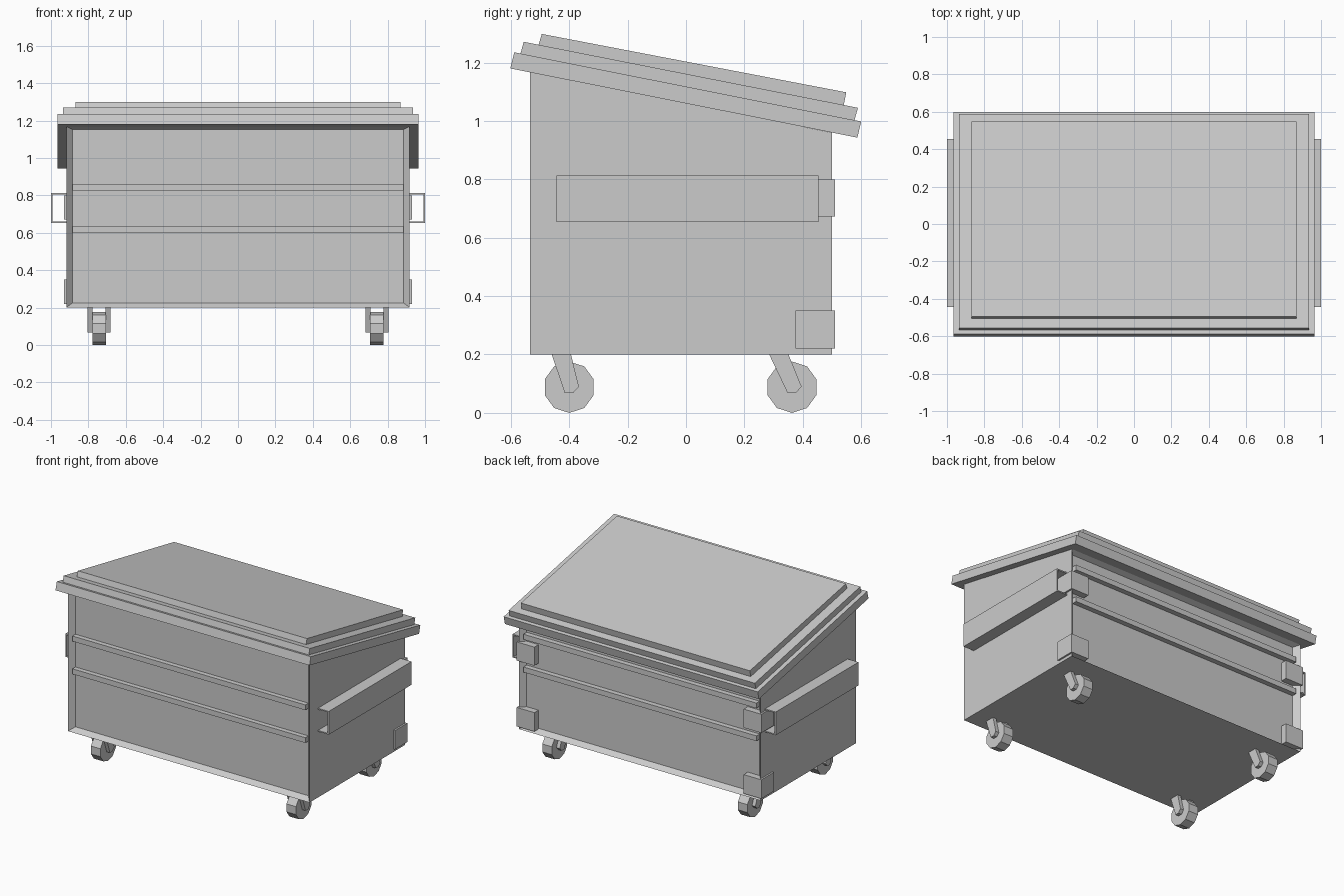
import bpy, bmesh, math
from mathutils import Vector

if "Cube" in bpy.data.objects:
    bpy.data.objects.remove(bpy.data.objects["Cube"])


def finish(name, bm, mirror=False):
    bmesh.ops.recalc_face_normals(bm, faces=bm.faces)
    me = bpy.data.meshes.new(name)
    bm.to_mesh(me)
    bm.free()
    ob = bpy.data.objects.new(name, me)
    bpy.context.collection.objects.link(ob)
    if mirror:
        ob.modifiers.new("mirror_x", "MIRROR").use_axis[0] = True
    return ob


def prism_bm(pts, a, b, axis="X"):
    """Extrude a profile from a to b; (y, z) points along X, (x, z) points along Y."""
    bm = bmesh.new()
    place = (lambda p, t: (t, p[0], p[1])) if axis == "X" else (lambda p, t: (p[0], t, p[1]))
    face = bm.faces.new([bm.verts.new(place(p, a)) for p in pts])
    ext = bmesh.ops.extrude_face_region(bm, geom=[face])
    verts = [v for v in ext["geom"] if isinstance(v, bmesh.types.BMVert)]
    step = (b - a, 0, 0) if axis == "X" else (0, b - a, 0)
    bmesh.ops.translate(bm, verts=verts, vec=step)
    bmesh.ops.recalc_face_normals(bm, faces=bm.faces)
    return bm


def prism(name, pts, a, b, axis="X", mirror=False):
    return finish(name, prism_bm(pts, a, b, axis), mirror)


def rect(u0, u1, v0, v1):
    return [(u0, v0), (u1, v0), (u1, v1), (u0, v1)]


# Sloped-top body with recessed front and back panels
FRONT, BACK, DEPTH = -0.535, 0.50, 0.035
bm = prism_bm([(FRONT, 0.2), (BACK, 0.2), (BACK, 0.96), (FRONT, 1.168)], -0.918, 0.918)
for face in [f for f in bm.faces if abs(f.normal.y) > 0.9]:
    sign = 1 if face.normal.y > 0 else -1
    top = max(v.co.z for v in face.verts)
    bmesh.ops.inset_individual(bm, faces=[face], thickness=0.02)
    for v in face.verts:
        v.co = Vector((math.copysign(0.885, v.co.x),
                       v.co.y - sign * DEPTH,
                       0.225 if v.co.z < 0.5 else top - 0.015))
finish("body", bm)

# Horizontal ribs across both panels
for side, y0 in (("front", FRONT), ("back", BACK - DEPTH - 0.004)):
    y0 += 0.002
    for i, z in enumerate((0.60, 0.825)):
        prism(f"{side}_rib_{i + 1}", rect(y0, y0 + DEPTH + 0.002, z, z + 0.036), -0.885, 0.885)

# Three stepped lid slabs
for name, half, pts in (
    ("lid_rim", 0.965, [(-0.602, 1.18), (0.587, 0.943), (0.600, 0.998), (-0.588, 1.235)]),
    ("lid_step", 0.935, [(-0.567, 1.230), (0.577, 1.002), (0.589, 1.045), (-0.556, 1.271)]),
    ("lid_top", 0.870, [(-0.505, 1.260), (0.540, 1.053), (0.549, 1.098), (-0.494, 1.298)]),
):
    prism(name, pts, -half, half)

# Open fork pockets on the sides
prism("fork_pocket", [(0.916, 0.653), (1.0, 0.653), (1.0, 0.813), (0.916, 0.813),
                      (0.916, 0.805), (0.992, 0.805), (0.992, 0.661), (0.916, 0.661)],
      -0.443, 0.454, "Y", True)

# Rear corner guards
for name, z0, z1 in (("lower_corner_guard", 0.22, 0.35), ("upper_corner_guard", 0.672, 0.80)):
    prism(name, rect(0.375, 0.51, z0, z1), 0.795, 0.93, mirror=True)

# Casters: ten-sided wheel between two slanted arms
for side, yc in (("front", -0.40), ("rear", 0.363)):
    wheel = [(yc + 0.088 * math.sin(math.tau * k / 10), 0.088 + 0.088 * math.cos(math.tau * k / 10))
             for k in range(10)]
    prism(f"{side}_wheel", wheel, 0.707, 0.779, mirror=True)
    lean = 0.0 if side == "front" else -0.018
    arm = [(yc - 0.06 + lean, 0.2), (yc + 0.006 + lean, 0.2), (yc + 0.033, 0.09),
           (yc + 0.013, 0.068), (yc - 0.015, 0.068)]
    prism(f"{side}_inner_arm", arm, 0.682, 0.708, mirror=True)
    prism(f"{side}_outer_arm", arm, 0.778, 0.804, mirror=True)
